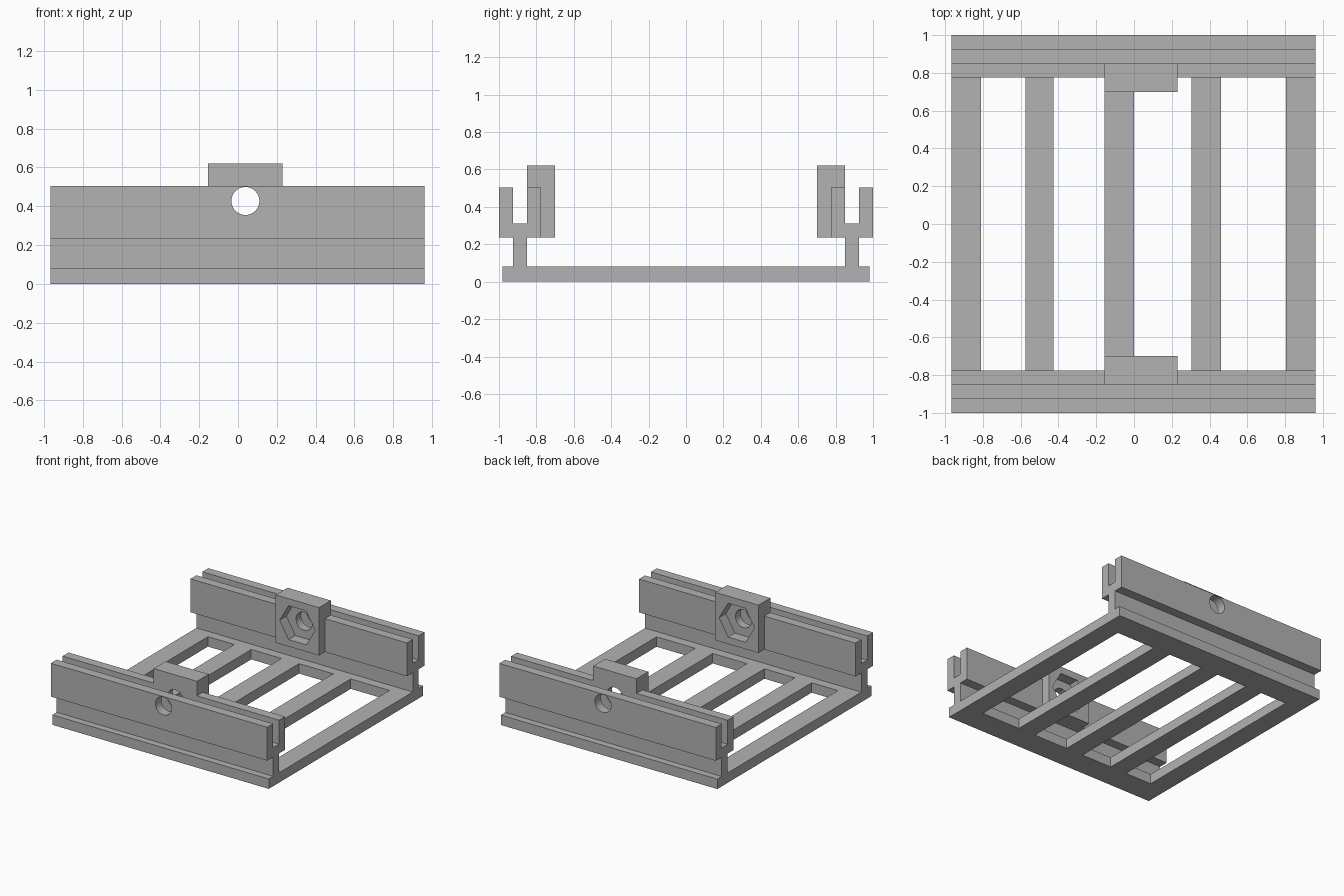
import bpy
import bmesh
from math import tau, radians

cube = bpy.data.objects.get("Cube")
if cube:
    bpy.data.objects.remove(cube, do_unlink=True)

grey = bpy.data.materials.new("plain_grey")
grey.use_nodes = True
colour = (0.45, 0.45, 0.45, 1)
grey.diffuse_color = colour
grey.node_tree.nodes["Principled BSDF"].inputs["Base Color"].default_value = colour

LEFT, RIGHT = -0.965, 0.96      # ends of the frame along x
BOLT_X, BOLT_Z = 0.038, 0.427   # axis of the bolt hole


def extrude(name, points, offset):
    """Solid made by sweeping a closed outline along an offset."""
    bm = bmesh.new()
    face = bm.faces.new([bm.verts.new(p) for p in points])
    swept = bmesh.ops.extrude_face_region(bm, geom=[face])["geom"]
    verts = [v for v in swept if isinstance(v, bmesh.types.BMVert)]
    bmesh.ops.translate(bm, verts=verts, vec=offset)
    bmesh.ops.recalc_face_normals(bm, faces=bm.faces)
    mesh = bpy.data.meshes.new(name)
    bm.to_mesh(mesh)
    bm.free()
    mesh.materials.append(grey)
    obj = bpy.data.objects.new(name, mesh)
    bpy.context.collection.objects.link(obj)
    return obj


def box(name, x0, x1, y0, y1, z0, z1):
    outline = [(x0, y0, z0), (x1, y0, z0), (x1, y1, z0), (x0, y1, z0)]
    return extrude(name, outline, (0, 0, z1 - z0))


def prism(name, sides, radius, y0, y1):
    """Regular prism around the bolt axis."""
    from math import cos, sin
    ring = [(BOLT_X + radius * cos(tau * i / sides), y0,
             BOLT_Z + radius * sin(tau * i / sides)) for i in range(sides)]
    return extrude(name, ring, (0, y1 - y0, 0))


def select(obj):
    bpy.ops.object.select_all(action="DESELECT")
    obj.select_set(True)
    bpy.context.view_layer.objects.active = obj


def combine(target, tool, operation):
    """Apply a boolean and discard the tool."""
    mod = target.modifiers.new("combine", "BOOLEAN")
    mod.operation, mod.solver, mod.object = operation, "EXACT", tool
    select(target)
    bpy.ops.object.modifier_apply(modifier=mod.name)
    bpy.data.objects.remove(tool, do_unlink=True)


# Slatted base plate
base = box("base_frame", LEFT, RIGHT, -0.98, 0.98, 0, 0.08)
for x0, x1 in [(-0.81, -0.575), (-0.425, -0.155), (0, 0.305), (0.46, 0.805)]:
    combine(base, box("window", x0, x1, -0.775, 0.775, -0.1, 0.2), "DIFFERENCE")

# Y-shaped channel rail
half = [(0.85, 0.08), (0.85, 0.235), (0.775, 0.235),
        (0.775, 0.503), (0.85, 0.503), (0.85, 0.31)]
profile = half + [(1.775 - y, z) for y, z in reversed(half)]
rails = extrude("channel_rails", [(LEFT, y, z) for y, z in profile],
                (RIGHT - LEFT, 0, 0))

# Nut block with hexagonal pocket, and the bolt hole through the rail
combine(rails, box("nut_block", -0.155, 0.23, 0.70, 0.85, 0.235, 0.62), "UNION")
combine(rails, prism("nut_pocket", 6, 0.157, 0.6, 0.785), "DIFFERENCE")
combine(rails, prism("bolt_hole", 40, 0.072, 0.6, 1.1), "DIFFERENCE")

# Matching rail on the opposite side
mirror = rails.modifiers.new("mirror", "MIRROR")
mirror.use_axis = (False, True, False)
mirror.use_mirror_merge = False
select(rails)
bpy.ops.object.modifier_apply(modifier=mirror.name)
bpy.ops.object.shade_smooth_by_angle(angle=radians(30))
